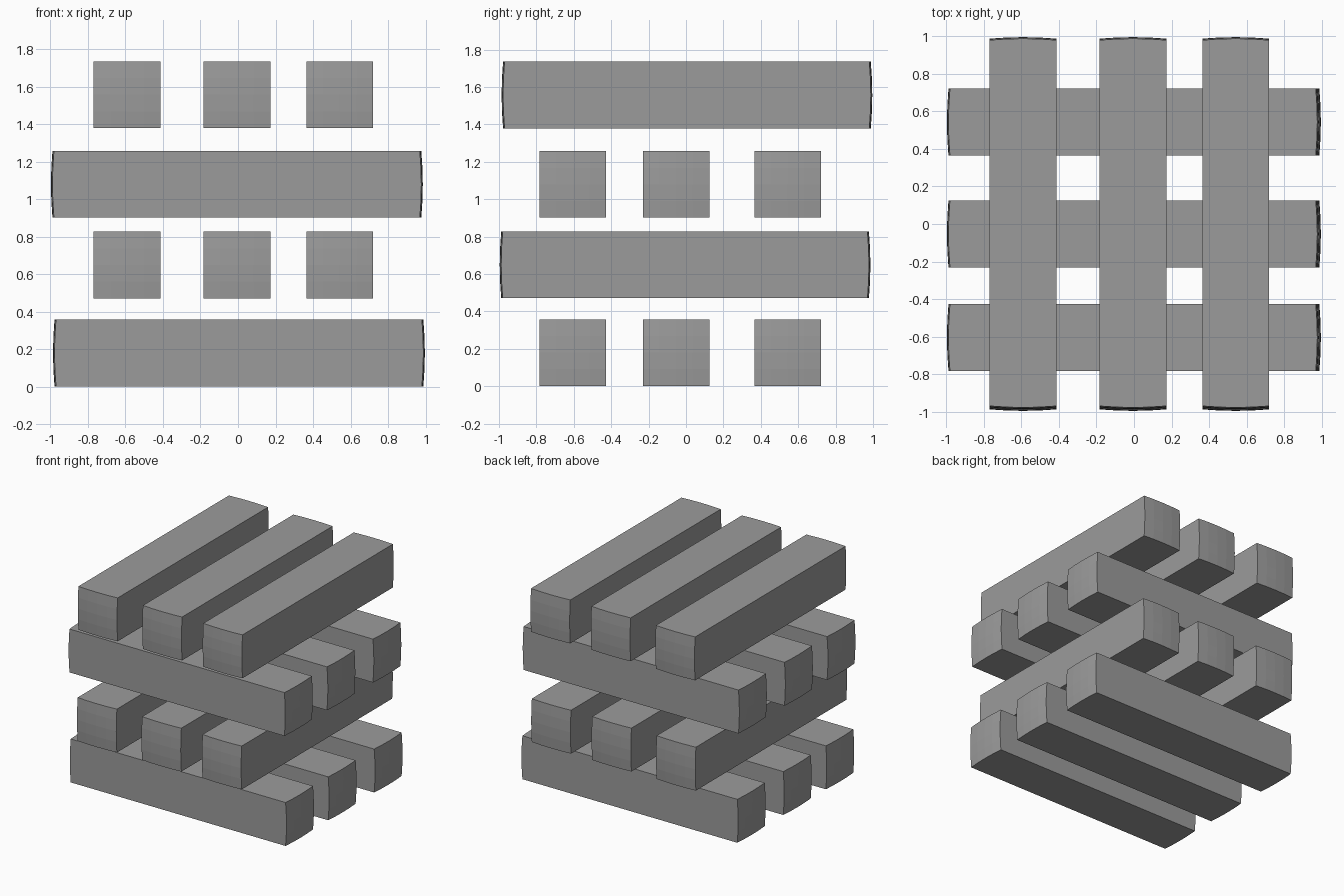
import bpy, bmesh, math
from mathutils import Matrix

if "Cube" in bpy.data.objects:
    bpy.data.objects.remove(bpy.data.objects["Cube"])

W = 0.356        # square section of every beam
HALF = 0.991     # half length at the crown of the end
BULGE = 0.008    # how far each end face bows outward

grey = bpy.data.materials.new("dark_grey")
grey.diffuse_color = (0.33, 0.33, 0.33, 1)
grey.use_nodes = True
grey.node_tree.nodes["Principled BSDF"].inputs["Base Color"].default_value = grey.diffuse_color


def beam_mesh():
    """Square beam along x with gently domed ends."""
    bm = bmesh.new()
    bmesh.ops.create_cube(bm, size=1)
    cross = [e for e in bm.edges
             if abs(e.verts[0].co.x - e.verts[1].co.x) < 1e-4]
    bmesh.ops.subdivide_edges(bm, edges=cross, cuts=3, use_grid_fill=True)
    for v in bm.verts:
        u, w = v.co.y * 2, v.co.z * 2
        v.co.x = math.copysign(HALF - BULGE * (u * u + w * w), v.co.x)
        v.co.y *= W
        v.co.z *= W
    bmesh.ops.recalc_face_normals(bm, faces=bm.faces)
    mesh = bpy.data.meshes.new("beam")
    bm.to_mesh(mesh)
    bm.free()
    mesh.materials.append(grey)
    return mesh


mesh = beam_mesh()
along_x = (-0.605, -0.053, 0.543)   # y centres of beams running in x
along_y = (-0.591, -0.006, 0.542)   # x centres of beams running in y

# Four crossing layers: centre height, runs in y, slide along its length
layers = [(0.180, False, 0.005), (0.649, True, -0.005),
          (1.079, False, -0.006), (1.557, True, 0.005)]

for n, (z, turned, slide) in enumerate(layers, 1):
    for k, c in enumerate(along_y if turned else along_x, 1):
        ob = bpy.data.objects.new(f"beam_layer{n}_{k}", mesh)
        bpy.context.collection.objects.link(ob)
        if turned:
            ob.matrix_world = (Matrix.Translation((c, slide, z))
                               @ Matrix.Rotation(math.pi / 2, 4, 'Z'))
        else:
            ob.matrix_world = Matrix.Translation((slide, c, z))
